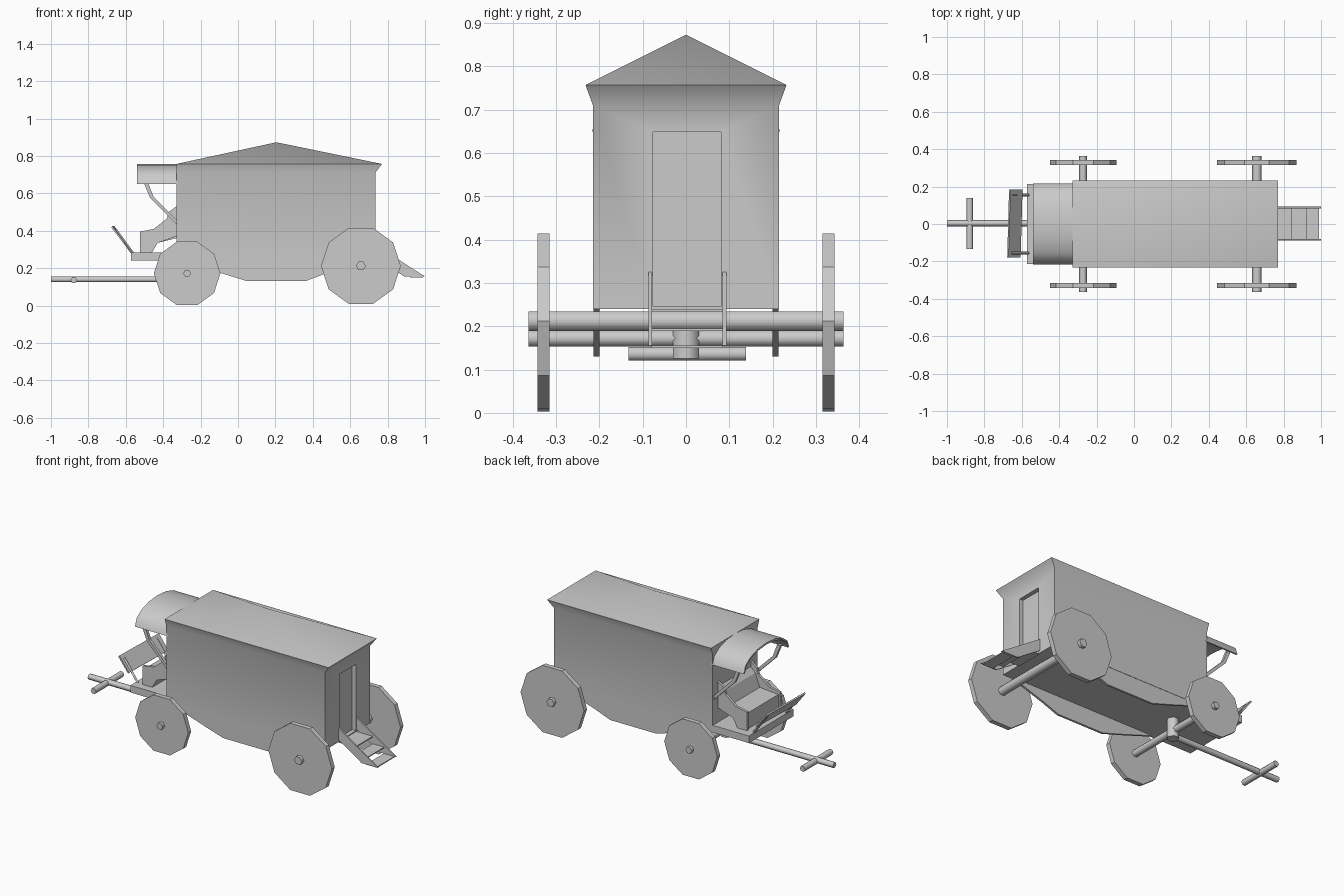
import bpy, bmesh, math
from mathutils import Vector

if "Cube" in bpy.data.objects:
    bpy.data.objects.remove(bpy.data.objects["Cube"])

grey = bpy.data.materials.new("weathered grey")
grey.diffuse_color = (0.6, 0.6, 0.6, 1)
grey.use_nodes = True
grey.node_tree.nodes["Principled BSDF"].inputs["Base Color"].default_value = grey.diffuse_color


def finish(name, bm, angle=30):
    bmesh.ops.recalc_face_normals(bm, faces=bm.faces[:])
    mesh = bpy.data.meshes.new(name)
    bm.to_mesh(mesh)
    bm.free()
    mesh.materials.append(grey)
    ob = bpy.data.objects.new(name, mesh)
    bpy.context.collection.objects.link(ob)
    if angle:
        smooth(ob, angle)
    return ob


def smooth(ob, angle):
    bpy.ops.object.select_all(action='DESELECT')
    bpy.context.view_layer.objects.active = ob
    ob.select_set(True)
    bpy.ops.object.shade_smooth_by_angle(angle=math.radians(angle))


def box(name, x0, x1, y0, y1, z0, z1):
    return plate(name, [(x0, z0), (x1, z0), (x1, z1), (x0, z1)], y0, y1)


def plate(name, profile, y0, y1, skew=0.0, angle=0):
    """Extrude an x-z profile along y."""
    bm = bmesh.new()
    a = [bm.verts.new((x, y0, z)) for x, z in profile]
    b = [bm.verts.new((x + skew, y1, z)) for x, z in profile]
    n = len(profile)
    bm.faces.new(a)
    bm.faces.new(b[::-1])
    for i in range(n):
        j = (i + 1) % n
        bm.faces.new((a[i], a[j], b[j], b[i]))
    return finish(name, bm, angle)


def rod(name, p, q, r, sides=6, turn=0.0, angle=65):
    """Straight prism between two points."""
    p, q = Vector(p), Vector(q)
    d = (q - p).normalized()
    u = d.cross(Vector((0, 0, 1)))
    u = u.normalized() if u.length > 1e-4 else Vector((1, 0, 0))
    v = u.cross(d)
    bm = bmesh.new()
    rings = []
    for c in (p, q):
        rings.append([bm.verts.new(c + r * (u * math.cos(t) + v * math.sin(t)))
                      for t in [turn + 2 * math.pi * i / sides for i in range(sides)]])
    a, b = rings
    bm.faces.new(a)
    bm.faces.new(b[::-1])
    for i in range(sides):
        j = (i + 1) % sides
        bm.faces.new((a[i], a[j], b[j], b[i]))
    return finish(name, bm, angle)


# Wagon body with flared eaves and a low pyramid roof
bm = bmesh.new()
rings = []
for x0, x1, w, z in [(-0.33, 0.735, 0.215, 0.24), (-0.33, 0.735, 0.215, 0.71),
                     (-0.33, 0.77, 0.232, 0.757)]:
    rings.append([bm.verts.new(c) for c in
                  [(x0, -w, z), (x1, -w, z), (x1, w, z), (x0, w, z)]])
peak = bm.verts.new((0.205, 0, 0.873))
bm.faces.new(rings[0])
for i in range(4):
    j = (i + 1) % 4
    for a, b in zip(rings, rings[1:]):
        bm.faces.new((a[i], a[j], b[j], b[i]))
    bm.faces.new((rings[2][i], rings[2][j], peak))
body = finish("wagon_body", bm, 0)

# Doorway recess in the rear wall
cutter = box("door_cutter", 0.71, 0.80, -0.076, 0.081, 0.245, 0.648)
cutter.hide_render = True
cut = body.modifiers.new("doorway", 'BOOLEAN')
cut.operation = 'DIFFERENCE'
cut.solver = 'EXACT'
cut.object = cutter
bpy.context.view_layer.objects.active = body
bpy.ops.object.modifier_apply(modifier=cut.name)
bpy.data.objects.remove(cutter)
smooth(body, 45)

# Belly skirts along both sides
for s, side in ((-1, "right"), (1, "left")):
    plate("belly_skirt_" + side,
          [(-0.31, 0.245), (-0.08, 0.17), (0.05, 0.13), (0.36, 0.13), (0.46, 0.168), (0.70, 0.245)],
          s * 0.213, s * 0.200)

# Axles and ten-sided wheels
for end, x, z, r, axle in (("front", -0.272, 0.172, 0.178, 0.021),
                           ("rear", 0.657, 0.212, 0.213, 0.026)):
    rod(end + "_axle", (x, -0.363, z), (x, 0.363, z), axle)
    for s, side in ((-1, "right"), (1, "left")):
        rod(f"{end}_wheel_{side}", (x, s * 0.315, z), (x, s * 0.343, z), r, 10, angle=30)

# Turning block, draught pole and crossbar
rod("turning_block", (-0.272, 0, 0.125), (-0.272, 0, 0.245), 0.035, 6)
rod("draught_pole", (-1.0, 0.004, 0.14), (-0.25, 0.004, 0.14), 0.017)
rod("pole_crossbar", (-0.878, -0.133, 0.136), (-0.878, 0.138, 0.136), 0.018)

# Driver's platform and bench
box("driver_platform", -0.573, -0.325, -0.213, 0.215, 0.24, 0.283)
plate("bench_seat", [(-0.515, 0.283), (-0.46, 0.283), (-0.43, 0.335), (-0.33, 0.36),
                     (-0.33, 0.50), (-0.36, 0.47), (-0.39, 0.39), (-0.515, 0.38)], -0.15, 0.15)
for s, side in ((-1, "right"), (1, "left")):
    plate("bench_arm_" + side,
          [(-0.525, 0.283), (-0.46, 0.283), (-0.43, 0.335), (-0.33, 0.37), (-0.33, 0.53),
           (-0.37, 0.50), (-0.38, 0.465), (-0.45, 0.41), (-0.525, 0.395)],
          s * 0.15, s * 0.165)

# Arched canopy over the driver
outer, inner = [], []
for i in range(9):
    t = math.pi * i / 8
    y, z = -math.cos(t), math.sin(t) ** 0.9
    outer.append((y * 0.217, 0.65 + 0.108 * z))
    inner.append((y * 0.207, 0.65 + 0.097 * z))
bm = bmesh.new()
grid = [[bm.verts.new((x, y, z)) for y, z in arc]
        for x, arc in ((-0.54, outer), (-0.32, outer), (-0.32, inner), (-0.54, inner))]
for k in range(4):
    a, b = grid[k], grid[(k + 1) % 4]
    for i in range(8):
        bm.faces.new((a[i], a[i + 1], b[i + 1], b[i]))
for i in (0, 8):
    bm.faces.new([g[i] for g in grid])
finish("canopy", bm, 50)

# Bent canopy struts
for s, side in ((-1, "right"), (1, "left")):
    plate("canopy_strut_" + side,
          [(-0.505, 0.66), (-0.47, 0.575), (-0.325, 0.43), (-0.325, 0.455),
           (-0.452, 0.583), (-0.482, 0.66)], s * 0.185, s * 0.203)

# Slanted dashboard on two rods
plate("dashboard", [(-0.678, 0.418), (-0.612, 0.332), (-0.606, 0.338), (-0.671, 0.424)],
      -0.18, 0.185, 0.01)
for s, side in ((-1, "right"), (1, "left")):
    rod("dashboard_rod_" + side, (-0.56, s * 0.155, 0.275), (-0.655, s * 0.155, 0.405), 0.008, 4)

# Rear stairs
for y0, y1, side in ((-0.087, -0.079, "right"), (0.084, 0.093, "left")):
    plate("stair_stringer_" + side,
          [(0.735, 0.325), (1.0, 0.155), (0.89, 0.155), (0.735, 0.255)], y0, y1)
for i, (x, z) in enumerate([(0.735, 0.24), (0.845, 0.195), (0.92, 0.156)]):
    box(f"stair_tread_{i + 1}", x, (0.845, 0.922, 0.99)[i], -0.08, 0.085, z - 0.006, z)
